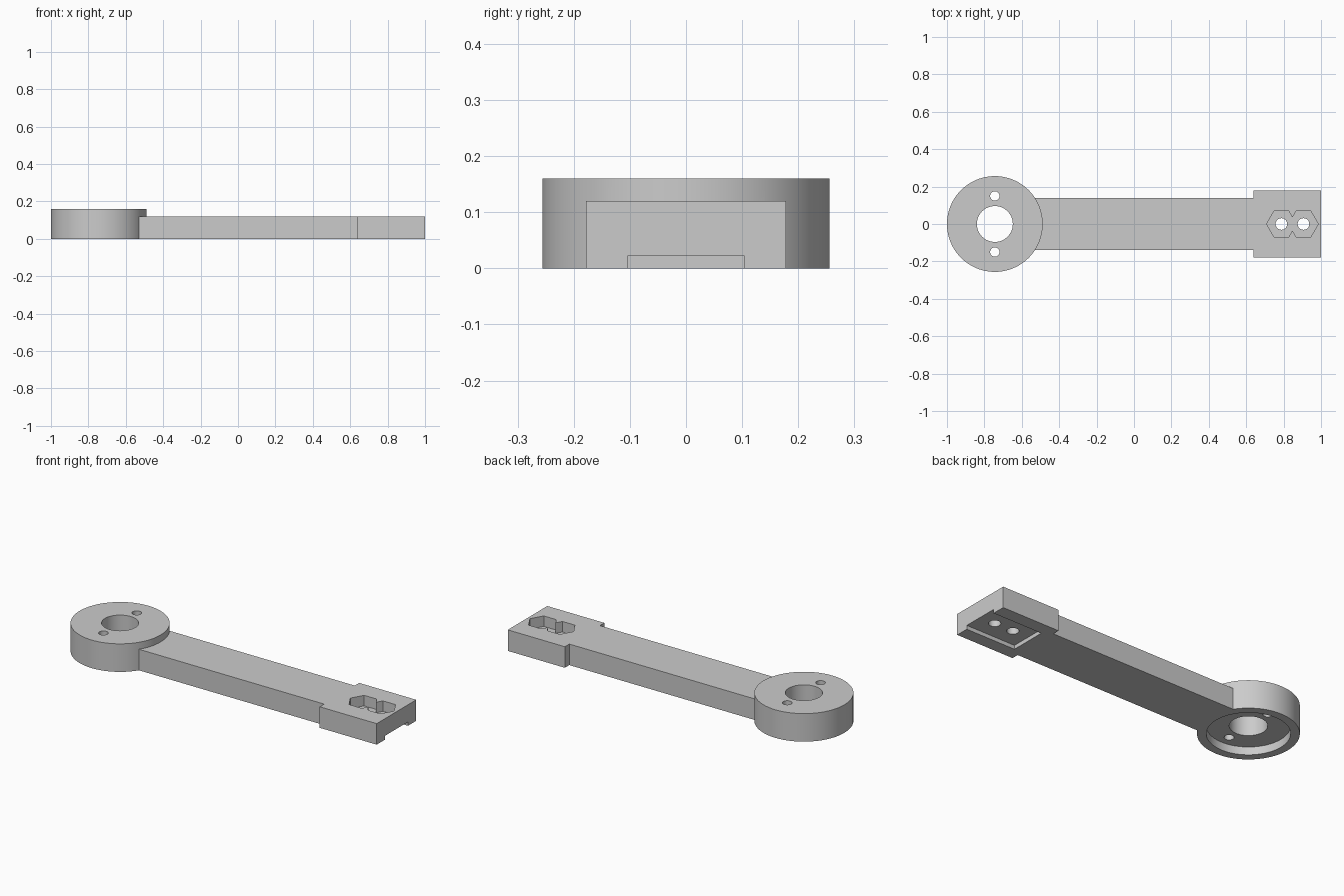
import bpy, bmesh, math

default = bpy.data.objects.get("Cube")
if default:
    bpy.data.objects.remove(default, do_unlink=True)

grey = bpy.data.materials.new("plain grey")
grey.use_nodes = True
COLOUR = (0.6, 0.6, 0.6, 1)
grey.diffuse_color = COLOUR
grey.node_tree.nodes["Principled BSDF"].inputs["Base Color"].default_value = COLOUR

EYE_X, EYE_R, EYE_H = -0.744, 0.256, 0.16
ARM_W, ARM_H = 0.138, 0.12
HEAD_X, HEAD_W = 0.64, 0.178


def prism(name, outline, z0, z1):
    """Extrude a closed outline between two heights."""
    bm = bmesh.new()
    face = bm.faces.new([bm.verts.new((x, y, z0)) for x, y in outline])
    top = bmesh.ops.extrude_face_region(bm, geom=[face])["geom"]
    bmesh.ops.translate(bm, vec=(0, 0, z1 - z0),
                        verts=[v for v in top if isinstance(v, bmesh.types.BMVert)])
    bmesh.ops.recalc_face_normals(bm, faces=bm.faces)
    mesh = bpy.data.meshes.new(name)
    bm.to_mesh(mesh)
    bm.free()
    mesh.materials.append(grey)
    obj = bpy.data.objects.new(name, mesh)
    bpy.context.collection.objects.link(obj)
    return obj


def ring(cx, cy, r, sides):
    return [(cx + r * math.cos(math.tau * i / sides),
             cy + r * math.sin(math.tau * i / sides)) for i in range(sides)]


def rect(x0, x1, w):
    return [(x0, -w), (x1, -w), (x1, w), (x0, w)]


def combine(target, other, operation):
    """Apply a boolean and discard the helper."""
    other.hide_render = True
    mod = target.modifiers.new(other.name, 'BOOLEAN')
    mod.operation, mod.object, mod.solver = operation, other, 'EXACT'
    graph = bpy.context.evaluated_depsgraph_get()
    mesh = bpy.data.meshes.new_from_object(target.evaluated_get(graph))
    target.modifiers.clear()
    target.data = mesh
    bpy.data.objects.remove(other, do_unlink=True)


# Arm with its wider head, joined to the round eye
half = [(-0.6, -ARM_W), (HEAD_X, -ARM_W), (HEAD_X, -HEAD_W), (1, -HEAD_W)]
lever = prism("lever_arm", half + [(x, -y) for x, y in reversed(half)], 0, ARM_H)
combine(lever, prism("eye", ring(EYE_X, 0, EYE_R, 96), 0, EYE_H), 'UNION')

# Eye: underside recess, central bore and two pin holes
cutters = [
    prism("eye_recess", ring(EYE_X, 0, 0.21, 96), -0.1, 0.045),
    prism("eye_bore", ring(EYE_X, 0, 0.096, 64), -0.1, 0.3),
]
for side in (-1, 1):
    cutters.append(prism("pin_hole", ring(EYE_X, side * 0.15, 0.025, 32), -0.1, 0.3))

# Head: underside slot open at the end, hexagonal nut pockets and bolt holes
cutters.append(prism("head_slot", rect(0.69, 1.1, 0.104), -0.1, 0.022))
for x in (0.788, 0.906):
    cutters.append(prism("nut_pocket", ring(x, 0, 0.079, 6), 0.06, 0.3))
    cutters.append(prism("bolt_hole", ring(x, 0, 0.031, 32), -0.1, 0.3))

for cutter in cutters:
    combine(lever, cutter, 'DIFFERENCE')

# Smooth round walls, crisp edges
bpy.ops.object.select_all(action='DESELECT')
lever.select_set(True)
bpy.context.view_layer.objects.active = lever
bpy.ops.object.shade_smooth_by_angle(angle=math.radians(30))
